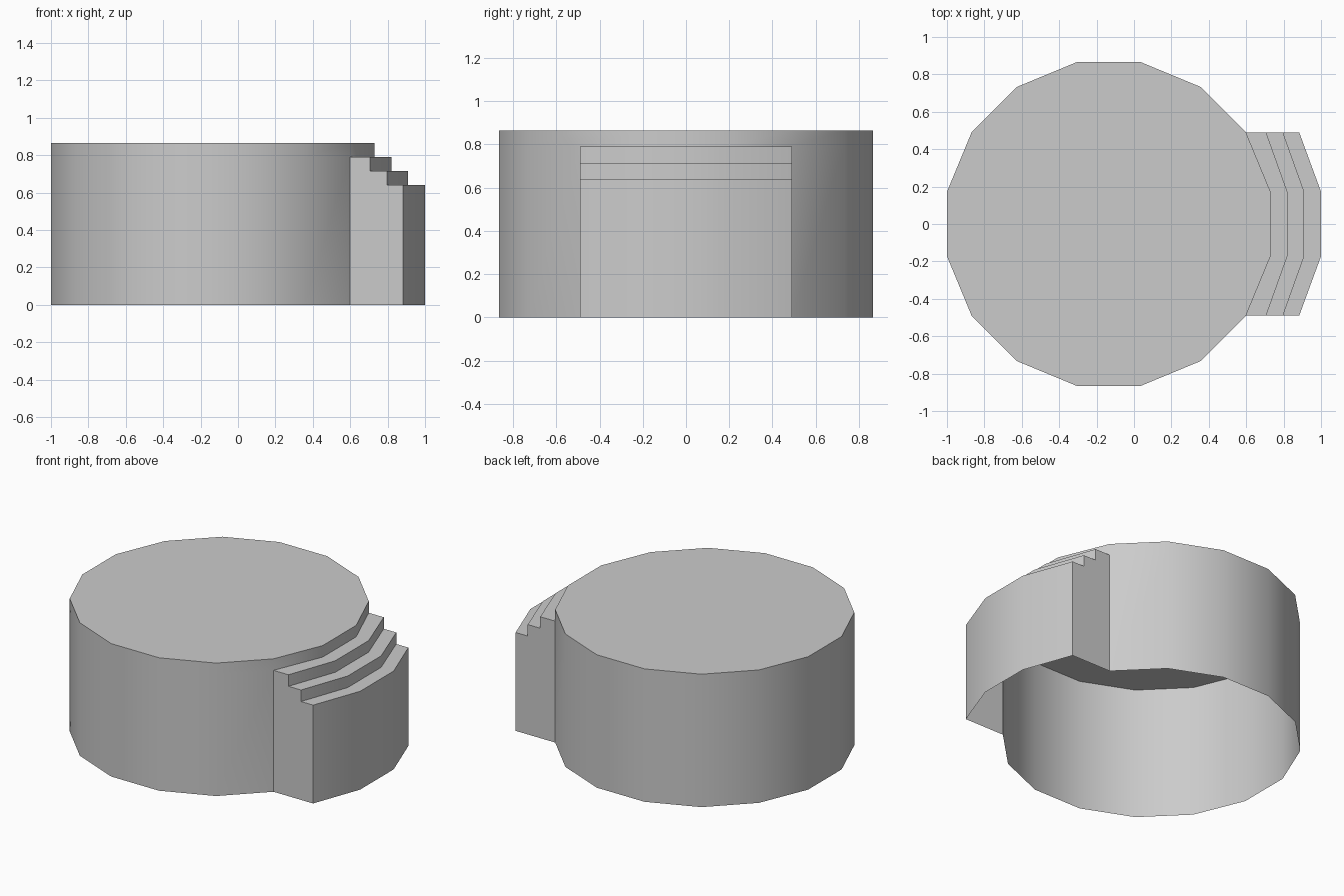
import bpy
import bmesh
from math import cos, sin, radians

cube = bpy.data.objects.get("Cube")
if cube:
    bpy.data.objects.remove(cube, do_unlink=True)

grey = bpy.data.materials.new("plain_grey")
grey.use_nodes = True
colour = (0.6, 0.6, 0.6, 1)
grey.diffuse_color = colour
grey.node_tree.nodes["Principled BSDF"].inputs["Base Color"].default_value = colour

SIDES, RADIUS, CENTRE_X = 16, 0.882, -0.135
TOP = 0.865
TREADS = [0.79, 0.715, 0.64]      # tread heights, highest first
MIDDLE = [0.0, 0.09, 0.18, 0.27]  # riser offsets at the middle of the arc
ENDS = [0.0, 0.108, 0.198, 0.285]  # riser offsets at the arc ends


def rim_point(i):
    a = radians(360 / SIDES * (i + 0.5))
    return CENTRE_X + RADIUS * cos(a), RADIUS * sin(a)


def finish(bm, name):
    bmesh.ops.remove_doubles(bm, verts=bm.verts, dist=0.0005)
    mesh = bpy.data.meshes.new(name)
    bm.to_mesh(mesh)
    bm.free()
    mesh.materials.append(grey)
    obj = bpy.data.objects.new(name, mesh)
    bpy.context.collection.objects.link(obj)
    bpy.ops.object.select_all(action='DESELECT')
    obj.select_set(True)
    bpy.context.view_layer.objects.active = obj
    bpy.ops.object.shade_smooth_by_angle(angle=radians(30))


def face(bm, points):
    return bm.faces.new([bm.verts.new(p) for p in points])


def wall(bm, p, q, low, high):
    face(bm, [(*p, low), (*q, low), (*q, high), (*p, high)])


# Drum: capped, open underneath, with a gap behind the steps
bm = bmesh.new()
for i in range(SIDES):
    p, q = rim_point(i), rim_point(i + 1)
    wall(bm, p, q, TREADS[0], TOP)
    if i not in (SIDES - 2, SIDES - 1, 0):
        wall(bm, p, q, 0, TREADS[0])
face(bm, [(*rim_point(i), TOP) for i in range(SIDES)])
finish(bm, "drum")

# Steps: the rim's facing arc shifted outwards for each riser
bm = bmesh.new()
arc = [rim_point(i) for i in (-2, -1, 0, 1)]
rows = []
for mid, end in zip(MIDDLE, ENDS):
    rows.append([(x + off, y) for (x, y), off in zip(arc, (end, mid, mid, end))])
for k, height in enumerate(TREADS):
    inner, outer = rows[k], rows[k + 1]
    below = TREADS[k + 1] if k < 2 else 0
    for j in range(3):
        face(bm, [(*inner[j], height), (*outer[j], height),
                  (*outer[j + 1], height), (*inner[j + 1], height)])
        wall(bm, outer[j], outer[j + 1], below, height)
    # End panels under each tread
    wall(bm, inner[0], outer[0], 0, height)
    wall(bm, outer[3], inner[3], 0, height)
finish(bm, "steps")
